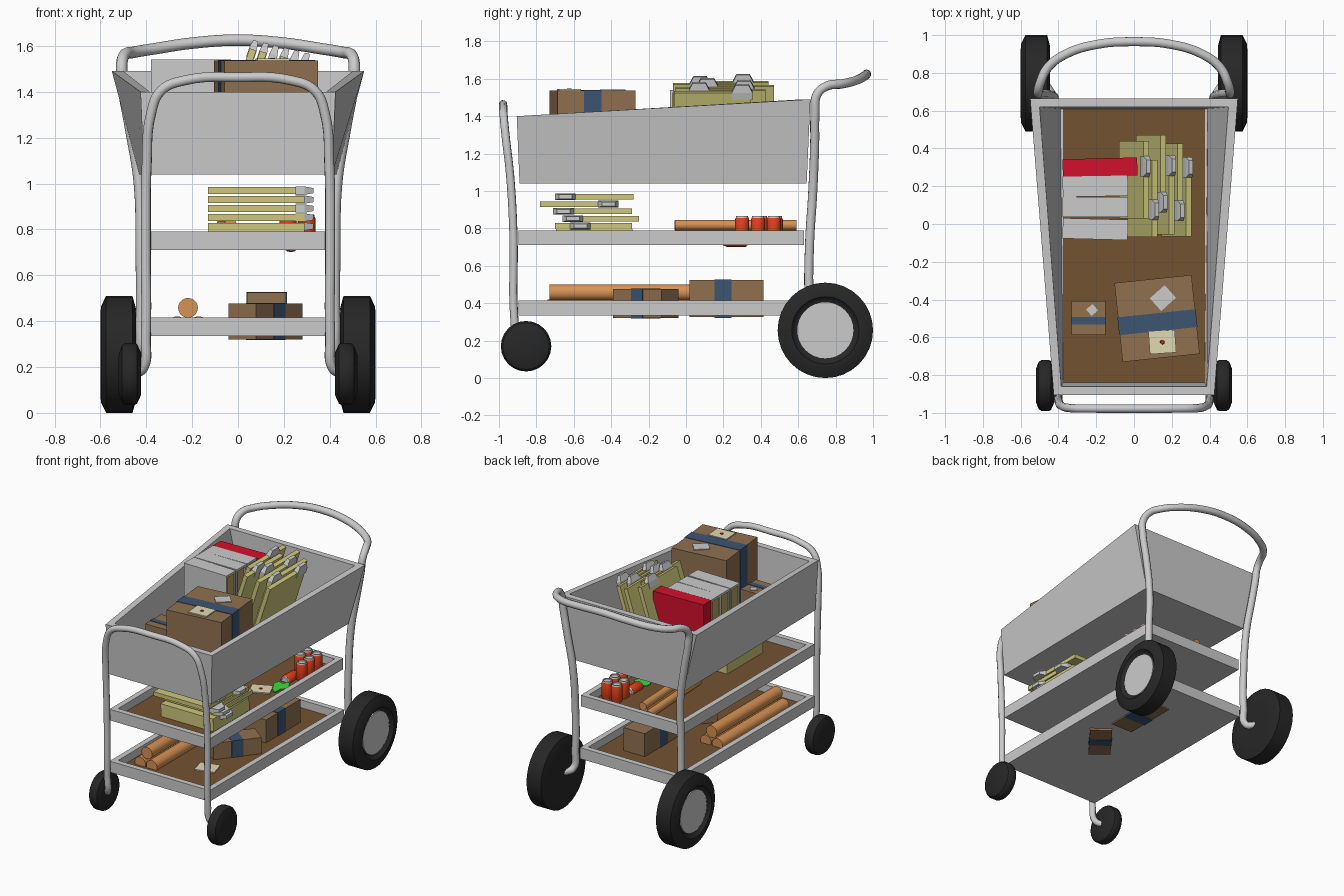
import bpy, bmesh, math
from mathutils import Matrix, Vector

if "Cube" in bpy.data.objects:
    bpy.data.objects.remove(bpy.data.objects["Cube"])

def mat(name, *c):
    m = bpy.data.materials.new(name)
    m.diffuse_color = (*c, 1)
    m.use_nodes = True
    m.node_tree.nodes["Principled BSDF"].inputs["Base Color"].default_value = m.diffuse_color
    return m

FLOOR = mat("dark_wood", .17, .085, .03)
CARD = mat("cardboard", .28, .165, .08)
TAPE = mat("blue_tape", .045, .09, .17)
OLIVE = mat("folder", .62, .58, .2)
ROLL = mat("kraft_roll", .68, .29, .09)
RED = mat("red", .65, .005, .025)
CAN = mat("can_red", .75, .05, .01)
TYRE = mat("rubber", .02, .02, .02)
CREAM = mat("cream", .75, .7, .45)
GREEN = mat("green", .05, .7, .05)
PAGES = mat("pages", .5, .36, .1)
SEAL = mat("wax", .35, .02, .01)

def loft(name, rings, m=None, mx=Matrix(), smooth=False):
    """Skin a list of equal-length closed rings and cap both ends."""
    bm = bmesh.new()
    vs = [[bm.verts.new(p) for p in r] for r in rings]
    n = len(rings[0])
    for a, b in zip(vs, vs[1:]):
        for i in range(n):
            bm.faces.new((a[i], a[(i + 1) % n], b[(i + 1) % n], b[i]))
    bm.faces.new(vs[0][::-1])
    bm.faces.new(vs[-1])
    bmesh.ops.recalc_face_normals(bm, faces=bm.faces)
    me = bpy.data.meshes.new(name)
    bm.to_mesh(me)
    bm.free()
    ob = bpy.data.objects.new(name, me)
    bpy.context.collection.objects.link(ob)
    ob.matrix_world = mx
    if m:
        me.materials.append(m)
    if smooth:
        bpy.ops.object.select_all(action='DESELECT')
        ob.select_set(True)
        bpy.context.view_layer.objects.active = ob
        bpy.ops.object.shade_smooth_by_angle(angle=math.radians(35))
    return ob

def rect(hx0, hx1, y0, y1, z0, z1):
    """Trapezoid ring: half width, y and z at the front and at the back."""
    return [(-hx0, y0, z0), (hx0, y0, z0), (hx1, y1, z1), (-hx1, y1, z1)]

def box(name, c, s, m=None, rot=0, mx=Matrix()):
    x, y, z = (v / 2 for v in s)
    return loft(name, [rect(x, x, -y, y, -z, -z), rect(x, x, -y, y, z, z)], m,
                mx @ Matrix.Translation(c) @ Matrix.Rotation(math.radians(rot), 4, 'Z'))

def lathe(name, prof, m=None, mx=Matrix(), n=32):
    """Turn a (height, radius) profile around local z."""
    return loft(name, [[(r * math.cos(2 * math.pi * i / n), r * math.sin(2 * math.pi * i / n), h)
                        for i in range(n)] for h, r in prof], m, mx, True)

def tube(name, half, r):
    """Bent tube, mirrored over x; the last point lies on the centre line."""
    pts = half + [(-x, y, z) for x, y, z in half[-2::-1]]
    cu = bpy.data.curves.new(name, 'CURVE')
    cu.dimensions = '3D'
    cu.bevel_depth, cu.bevel_resolution, cu.resolution_u = r, 3, 6
    cu.use_fill_caps = True
    sp = cu.splines.new('BEZIER')
    sp.bezier_points.add(len(pts) - 1)
    for b, p in zip(sp.bezier_points, pts):
        b.co = p
        b.handle_left_type = b.handle_right_type = 'AUTO'
    ob = bpy.data.objects.new(name, cu)
    bpy.context.collection.objects.link(ob)
    bpy.ops.object.select_all(action='DESELECT')
    ob.select_set(True)
    bpy.context.view_layer.objects.active = ob
    bpy.ops.object.convert(target='MESH')

T = Matrix.Translation
RX = lambda a: Matrix.Rotation(math.radians(a), 4, 'X')
RY = lambda a: Matrix.Rotation(math.radians(a), 4, 'Y')
RZ = lambda a: Matrix.Rotation(math.radians(a), 4, 'Z')

# Flared top bin and two flat trays
loft("top_bin", [rect(.41, .43, -.89, .645, 1.04, 1.04), rect(.425, .55, -.905, .665, 1.4, 1.49),
                 rect(.385, .50, -.86, .62, 1.4, 1.49), rect(.375, .39, -.84, .61, 1.055, 1.055)])
box("top_bin_floor", (0, -.115, 1.056), (.75, 1.45, .006), FLOOR)
for name, z0, z1, yb in (("middle_shelf", .71, .79, .63), ("lower_shelf", .335, .415, .64)):
    loft(name, [rect(.4, .4, -.895, yb, z0, z0), rect(.4, .4, -.895, yb, z1, z1),
                rect(.36, .36, -.855, yb - .04, z1, z1), rect(.36, .36, -.855, yb - .04, z0 + .02, z0 + .02)])
    box(name + "_floor", (0, (yb - .895) / 2, z0 + .021), (.72, yb + .815, .006), FLOOR)

# Tubular frame
tube("front_frame", [(.45, -.865, .17), (.41, -.9, .2), (.402, -.918, .32), (.402, -.922, .75),
                     (.398, -.94, 1.08), (.38, -.965, 1.3), (.335, -.975, 1.405),
                     (.23, -.977, 1.45), (0, -.978, 1.463)], .022)
tube("rear_frame_handle", [(.47, .735, .255), (.43, .675, .27), (.422, .66, .4), (.422, .66, .7),
                           (.43, .678, 1.0), (.47, .688, 1.25), (.5, .69, 1.42), (.507, .7, 1.515),
                           (.495, .75, 1.56), (.455, .83, 1.572), (.36, .9, 1.588),
                           (.2, .95, 1.612), (0, .965, 1.625)], .025)

# Wheels
for s, side in ((1, "right"), (-1, "left")):
    turn = RY(90 * s)
    rear = T((0, .745, .255)) @ turn
    lathe("rear_wheel_" + side, [(.45, .02), (.445, .15), (.445, .2), (.46, .255), (.575, .255),
                                 (.597, .21), (.6, .18), (.58, .165), (.575, .15), (.57, .02)], TYRE, rear)
    lathe("rear_hub_" + side, [(.56, .15), (.583, .15), (.583, .02)], None, rear)
    lathe("front_wheel_" + side, [(.43, .02), (.422, .09), (.44, .13), (.45, .135), (.49, .135),
                                  (.505, .125), (.52, .085), (.518, .02)], TYRE, T((0, -.855, .17)) @ turn, 24)

# Wrapped parcels: centre, size, rotation, tape axis, tape width
def package(name, c, s, rot, axis, w, off=0):
    mx = T(c) @ RZ(rot)
    box(name, (0, 0, 0), s, CARD, 0, mx)
    t, o = [v + .006 for v in s], [0, 0, 0]
    t[axis], o[axis] = w, off
    box(name + "_tape", o, t, TAPE, 0, mx)

package("large_box", (.122, -.5, 1.296), (.41, .42, .48), 6, 1, .095, -.02)
package("small_box", (-.24, -.497, 1.183), (.18, .18, .25), 0, 1, .038, -.015)
package("lower_long_box", (.12, -.215, .398), (.33, .15, .156), 52, 0, .08)
package("lower_rear_box", (.125, .217, .425), (.17, .395, .2), 0, 1, .09, -.02)
box("large_box_label", (.153, -.392, 1.539), (.105, .09, .006), None, 42)
box("small_box_label", (-.222, -.455, 1.31), (.045, .045, .006), None, 42)

# Sealed envelopes
for i, (c, rot) in enumerate((((.15, -.625, 1.541), 4), ((.17, .02, .738), 25), ((.12, -.52, .363), 15))):
    box(f"envelope_{i}", c, (.14, .12, .008), CREAM, rot)
    lathe(f"envelope_seal_{i}", [(0, .014), (.007, .011)], SEAL, T(c), 12)

# Boards with a tapered clip on one end
def clipboard(name, mx, clip_y):
    box(name, (0, 0, 0), (.42, .41, .03), OLIVE, 0, mx)
    ring = lambda x, y, z: [(x, -y, -z), (x, y, -z), (x, y, z), (x, -y, z)]
    loft(name + "_clip", [ring(.17, .055, .018), ring(.21, .055, .018), ring(.25, .035, .011)],
         None, mx @ T((0, clip_y, 0)))

for i, (y, c) in enumerate(((-.495, -.07), (-.455, -.15), (-.495, -.16), (-.575, .16), (-.485, -.16))):
    clipboard(f"stacked_board_{i}", T((.08, y, .813 + .039 * i)), c)
box("stack_base_board", (.08, -.49, .766), (.42, .41, .064), OLIVE)
for i, (y, c) in enumerate(((.235, .07), (.135, -.06), (.265, -.15), (.15, .16), (.22, -.15), (.14, .16))):
    clipboard(f"standing_board_{i}", T((.0 + .045 * i, y, 1.385 - .011 * i)) @ RY(-72), c)

# Books standing with the spine on top
box("red_book", (-.18, .3, 1.297), (.395, .095, .485), RED, 1.5)
for i, (y, rot) in enumerate(((-.027, -1.5), (.09, 0), (.2, 1))):
    mx = T((-.205, y, 1.3)) @ RZ(rot)
    box(f"book_spine_{i}", (0, 0, .232), (.345, .108, .016), None, 0, mx)
    for s in (-1, 1):
        box(f"book_cover_{i}_{s}", (0, s * .048, -.01), (.345, .012, .47), None, 0, mx)
    box(f"book_pages_{i}", (0, 0, -.01), (.325, .084, .468), PAGES, 0, mx)

# Paper rolls lying along y
for i, (x, y, z, l, r, a) in enumerate(((-.265, -.36, .378, .76, .043, 0), (-.172, -.36, .378, .76, .043, 0),
                                        (-.218, -.355, .458, .75, .043, 0), (-.05, .265, .818, .65, .028, 3),
                                        (-.085, .27, .762, .62, .028, 3), (-.02, .24, .762, .58, .028, 3))):
    lathe(f"paper_roll_{i}", [(-l / 2, r), (l / 2, r)], ROLL, T((x, y, z)) @ RZ(a) @ RX(-90), 20)

# Drink cans, one spilled
def can(name, mx):
    lathe(name, [(.008, .036), (.012, .038), (.112, .038), (.12, .034)], CAN, mx, 16)
    lathe(name + "_lid", [(.119, .034), (.13, .032), (.13, .027), (.124, .025)], None, mx, 16)
    lathe(name + "_base", [(0, .03), (.009, .036)], None, mx, 16)

for i, (x, y) in enumerate(((.3, .3), (.3, .385), (.3, .47), (.218, .4), (.218, .48))):
    can(f"can_{i}", T((x, y, .735)))
can("spilled_can", T((.23, .33, .739)) @ RX(90))
spill = [[((.05 + .018 * math.sin(3 * a)) * math.cos(a), (.075 + .02 * math.cos(5 * a)) * math.sin(a), z)
          for a in (math.tau * k / 24 for k in range(24))] for z in (0, .006)]
loft("green_spill", spill, GREEN, T((.25, .12, .734)))
